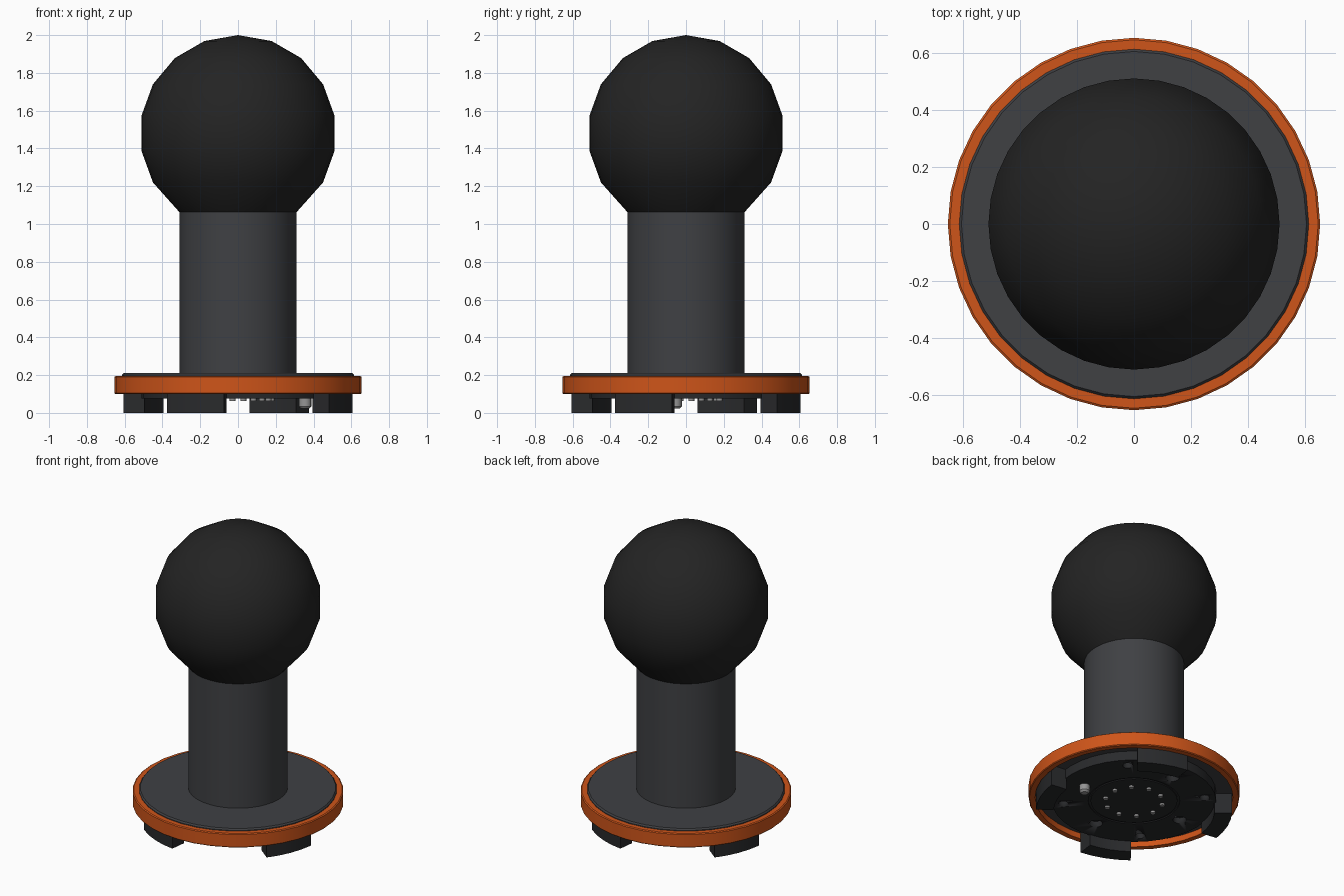
import bpy, bmesh
from math import sin, cos, radians, pi

if "Cube" in bpy.data.objects:
    bpy.data.objects.remove(bpy.data.objects["Cube"])


def material(name, rgb):
    m = bpy.data.materials.new(name)
    m.diffuse_color = (*rgb, 1)
    m.use_nodes = True
    m.node_tree.nodes["Principled BSDF"].inputs["Base Color"].default_value = m.diffuse_color
    return m


BLACK = material("black_rubber", (0.017, 0.017, 0.017))
DARK = material("dark_plastic", (0.022, 0.023, 0.025))
GREY = material("dark_grey", (0.05, 0.052, 0.057))
ORANGE = material("orange", (0.62, 0.09, 0.01))
METAL = material("metal", (0.3, 0.3, 0.3))


def finish(name, bm, mat, angle=35):
    bmesh.ops.recalc_face_normals(bm, faces=bm.faces)
    me = bpy.data.meshes.new(name)
    bm.to_mesh(me)
    bm.free()
    ob = bpy.data.objects.new(name, me)
    bpy.context.collection.objects.link(ob)
    me.materials.append(mat)
    bpy.ops.object.select_all(action='DESELECT')
    ob.select_set(True)
    bpy.context.view_layer.objects.active = ob
    bpy.ops.object.shade_smooth_by_angle(angle=radians(angle))
    return ob


def lathe(name, profile, mat, n=36, start=0, sweep=360, closed=False, bm=None):
    """Revolve (radius, z) points about z; partial sweeps get end caps."""
    own = bm is None
    bm = bm or bmesh.new()
    full = sweep == 360
    rows = []
    for i in range(n if full else n + 1):
        a = radians(start + sweep * i / n)
        rows.append([bm.verts.new((r * cos(a), r * sin(a), z)) for r, z in profile])
    m = len(profile)
    for i in range(n):
        a, b = rows[i], rows[(i + 1) % len(rows)]
        for j in range(m if closed else m - 1):
            k = (j + 1) % m
            bm.faces.new((a[j], b[j], b[k], a[k]))
    if not full:
        bm.faces.new(rows[0])
        bm.faces.new(rows[-1])
    if own:
        bmesh.ops.remove_doubles(bm, verts=bm.verts, dist=1e-5)
        return finish(name, bm, mat)


def pegs(name, spots, r, z0, z1, mat, n=12):
    bm = bmesh.new()
    for x, y in spots:
        res = bmesh.ops.create_cone(bm, cap_ends=True, segments=n, radius1=r,
                                    radius2=r, depth=z1 - z0)
        bmesh.ops.translate(bm, verts=res["verts"], vec=(x, y, (z0 + z1) / 2))
    return finish(name, bm, mat)


def circle(n, r, start=0):
    return [(r * cos(radians(start) + 2 * pi * i / n),
             r * sin(radians(start) + 2 * pi * i / n)) for i in range(n)]


# Ball, cut off where it meets the stem
R, ZC = 0.52, 1.48
arc = [(R * cos(radians(a)), ZC + R * sin(radians(a)))
       for a in (90, 70, 50, 30, 10, -10, -30, -53.4)]
arc[0] = (0, 2.0)
lathe("ball", arc + [(0, arc[-1][1])], BLACK)

# Stem
lathe("stem", [(0.31, 0.2), (0.31, 1.063)], GREY)

# Base plate and orange band around it
lathe("base_plate", [(0, 0.21), (0.607, 0.21), (0.615, 0.2), (0.615, 0.14), (0, 0.14)], GREY)
lathe("orange_band", [(0.615, 0.195), (0.648, 0.195), (0.655, 0.19), (0.655, 0.105),
                      (0.65, 0.1), (0.615, 0.1)], ORANGE, closed=True)

# Underside disc with a shallow circular groove and two rings of holes
disc = lathe("underside_disc", [(0, 0.139), (0.51, 0.139), (0.51, 0.075), (0.285, 0.075),
                                (0.285, 0.082), (0.27, 0.082), (0.27, 0.075), (0, 0.075)], DARK)
for name, spots, r in (("large_hole_cutter", circle(4, 0.37), 0.042),
                       ("small_hole_cutter", circle(4, 0.44, 45), 0.032)):
    if name.startswith("large"):
        spots = spots[1:]
    cutter = pegs(name, spots, r, 0.05, 0.115, DARK, 16)
    cutter.hide_render = True
    cutter.hide_set(True)
    mod = disc.modifiers.new(name, 'BOOLEAN')
    mod.operation = 'DIFFERENCE'
    mod.solver = 'EXACT'
    mod.object = cutter

# Four locking lugs
bm = bmesh.new()
for k in range(4):
    lathe("", [(0.5, 0.0), (0.61, 0.0), (0.61, 0.14), (0.5, 0.14)], DARK,
          n=4, start=232 + 90 * k, sweep=31, closed=True, bm=bm)
finish("locking_lugs", bm, DARK)

# Ring of contact pins and the spring-loaded locating pin
pegs("contact_pins", circle(10, 0.18, 45), 0.016, 0.062, 0.08, METAL)
lathe_pin = bmesh.new()
lathe("", [(0, 0.022), (0.022, 0.022), (0.033, 0.035), (0.033, 0.08), (0, 0.08)],
      METAL, n=16, bm=lathe_pin)
bmesh.ops.remove_doubles(lathe_pin, verts=lathe_pin.verts, dist=1e-5)
bmesh.ops.translate(lathe_pin, verts=lathe_pin.verts, vec=(0.355, -0.055, 0))
finish("locating_pin", lathe_pin, METAL)
